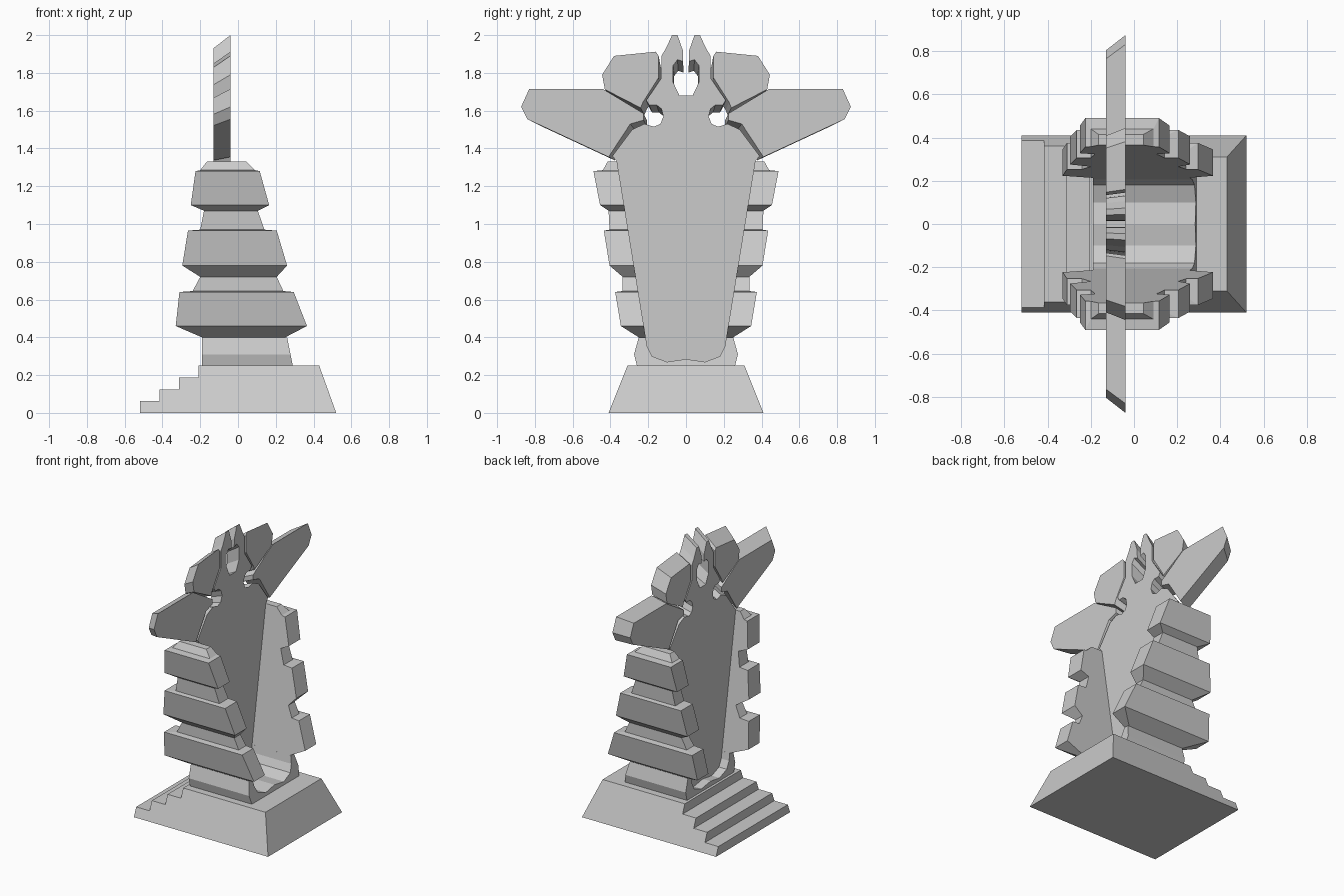
import bpy
import bmesh

cube = bpy.data.objects.get("Cube")
if cube:
    bpy.data.objects.remove(cube)

stone = bpy.data.materials.new("grey stone")
stone.use_nodes = True
stone.diffuse_color = (0.6, 0.6, 0.6, 1)
stone.node_tree.nodes["Principled BSDF"].inputs["Base Color"].default_value = (0.6, 0.6, 0.6, 1)


def loft(name, rings):
    """Skin a stack of matching rings and cap both ends."""
    bm = bmesh.new()
    loops = [[bm.verts.new(p) for p in ring] for ring in rings]
    for a, b in zip(loops, loops[1:]):
        for i in range(len(a)):
            j = (i + 1) % len(a)
            bm.faces.new((a[i], a[j], b[j], b[i]))
    bm.faces.new(loops[0])
    bm.faces.new(loops[-1])
    bmesh.ops.recalc_face_normals(bm, faces=bm.faces)
    mesh = bpy.data.meshes.new(name)
    bm.to_mesh(mesh)
    bm.free()
    mesh.materials.append(stone)
    obj = bpy.data.objects.new(name, mesh)
    bpy.context.collection.objects.link(obj)
    return obj


def rect(x0, x1, y0, y1, z):
    return [(x0, y0, z), (x1, y0, z), (x1, y1, z), (x0, y1, z)]


# Sloped plinth whose left end is cut into steps
STEP = 0.25 / 4
for k in range(4):
    x0 = -0.52 + 0.104 * k
    rings = []
    for level in (k, k + 1):
        half = 0.41 - 0.025 * level
        rings.append(rect(x0, 0.52 - 0.0225 * level, -half, half, level * STEP))
    loft(f"plinth_step_{k + 1}", rings)

# Cradle floor between the two armour stacks
floor = [(0, 0.285), (0.1, 0.27), (0.18, 0.3), (0.205, 0.35), (0.213, 0.4),
         (0.25, 0.4), (0.275, 0.31), (0.26, 0.25)]
section = floor + [(-y, z) for y, z in reversed(floor[1:])]
loft("cradle", [[(-0.19, y, z) for y, z in section],
                [(0.29 - 0.2 * max(0, z - 0.25), y, z) for y, z in section]])

# Armour stacks: height, low x, high x, outer depth
LEVELS = [
    (0.38, -0.19, 0.255, 0.25), (0.40, -0.19, 0.25, 0.25),
    (0.46, -0.33, 0.365, 0.345), (0.64, -0.31, 0.295, 0.375),
    (0.645, -0.24, 0.24, 0.335), (0.72, -0.2, 0.205, 0.335),
    (0.78, -0.295, 0.26, 0.405), (0.965, -0.265, 0.205, 0.435),
    (0.97, -0.2, 0.14, 0.405), (1.07, -0.18, 0.105, 0.41),
    (1.10, -0.25, 0.165, 0.455), (1.28, -0.225, 0.115, 0.49),
    (1.285, -0.2, 0.09, 0.44), (1.33, -0.165, 0.045, 0.415),
]
for side, name in ((-1, "front_armour"), (1, "back_armour")):
    loft(name, [rect(x0, x1, side * (0.148 + 0.163 * z), side * y, z)
                for z, x0, x1, y in LEVELS])


def plate(name, outline):
    """Upright slab whose far face shrinks toward the centre."""
    def far(y, z):
        k = 0.08 if z > 1.34 else 0
        return (-0.13, y * (1 - k), z - k * (z - 1.13))
    return loft(name, [[(-0.04, y, z) for y, z in outline],
                       [far(y, z) for y, z in outline]])


# Central body with twin horns, slot, and round notches
body = [(0, 0.285), (0.1, 0.27), (0.18, 0.3), (0.205, 0.35), (0.365, 1.33),
        (0.39, 1.36), (0.285, 1.5), (0.22, 1.53), (0.17, 1.515), (0.135, 1.53),
        (0.12, 1.57), (0.13, 1.61), (0.155, 1.63), (0.195, 1.63), (0.21, 1.655),
        (0.132, 1.77), (0.13, 1.89), (0.106, 1.93), (0.074, 2.0), (0.045, 2.0),
        (0.017, 1.92), (0.015, 1.86), (0.045, 1.87), (0.068, 1.84), (0.068, 1.75),
        (0.035, 1.68), (0, 1.68)]
plate("body", body + [(-y, z) for y, z in reversed(body[1:-1])])

# Paired wings and crests
wing = [(0.41, 1.355), (0.84, 1.555), (0.873, 1.62), (0.83, 1.715),
        (0.44, 1.715), (0.225, 1.585), (0.225, 1.55), (0.295, 1.53)]
crest = [(0.24, 1.615), (0.415, 1.705), (0.43, 1.715), (0.444, 1.79),
         (0.381, 1.89), (0.16, 1.912), (0.145, 1.89), (0.145, 1.775), (0.228, 1.645)]
for side, end in ((-1, "front"), (1, "back")):
    plate(f"{end}_wing", [(side * y, z) for y, z in wing])
    plate(f"{end}_crest", [(side * y, z) for y, z in crest])
